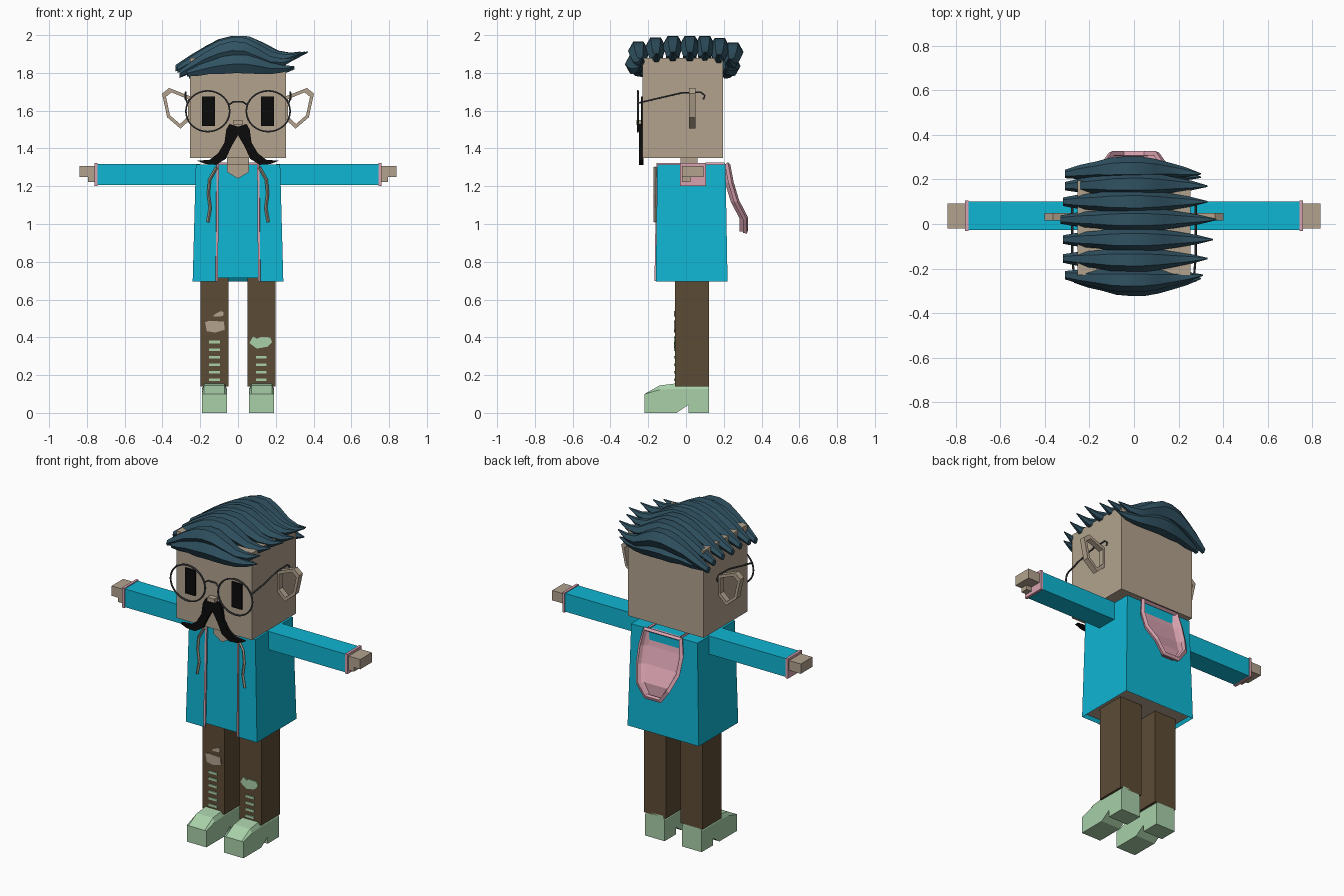
import bpy, bmesh
from math import sin, cos, pi, radians

cube = bpy.data.objects.get("Cube")
if cube:
    bpy.data.objects.remove(cube, do_unlink=True)


def material(name, hexcode):
    srgb = [int(hexcode[i:i + 2], 16) / 255 for i in (0, 2, 4)]
    col = [c / 12.92 if c < 0.04 else ((c + 0.055) / 1.055) ** 2.4 for c in srgb] + [1]
    m = bpy.data.materials.new(name)
    m.use_nodes = True
    m.diffuse_color = col
    m.node_tree.nodes["Principled BSDF"].inputs["Base Color"].default_value = col
    return m


SKIN = material("tan skin", "B2A28D")
TEAL = material("bright teal", "0FB6D4")
BROWN = material("dark brown", "5C4B35")
GREEN = material("pale green", "A8D0A9")
PINK = material("dusty pink", "D8A2B0")
HAIR = material("slate blue", "305262")
BLACK = material("black", "0B0B0B")
WIRE = material("grey wire", "4A4D50")


def loft(name, rings, mat, closed=False, end_mat=None):
    """Skin equal-sized rings of points; cap the ends unless the rings form a loop."""
    bm = bmesh.new()
    vs = [[bm.verts.new(p) for p in r] for r in rings]
    n = len(rings[0])
    for a, b in zip(vs, vs[1:] + (vs[:1] if closed else [])):
        for i in range(n):
            j = (i + 1) % n
            bm.faces.new((a[i], a[j], b[j], b[i]))
    if not closed:
        bm.faces.new(vs[0])
        last = bm.faces.new(vs[-1])
        last.material_index = 1 if end_mat else 0
    bmesh.ops.recalc_face_normals(bm, faces=bm.faces)
    me = bpy.data.meshes.new(name)
    bm.to_mesh(me)
    bm.free()
    me.materials.append(mat)
    if end_mat:
        me.materials.append(end_mat)
    ob = bpy.data.objects.new(name, me)
    bpy.context.collection.objects.link(ob)
    return ob


def plate(name, pts, y0, y1, mat):
    return loft(name, [[(x, y, z) for x, z in pts] for y in (y0, y1)], mat)


def box(name, x0, x1, y0, y1, z0, z1, mat):
    return plate(name, [(x0, z0), (x1, z0), (x1, z1), (x0, z1)], y0, y1, mat)


def tube(name, pts, r, mat, cyclic=False, sides=0):
    cu = bpy.data.curves.new(name, "CURVE")
    cu.dimensions = "3D"
    cu.bevel_depth, cu.bevel_resolution = r, sides
    cu.use_fill_caps = True
    sp = cu.splines.new("POLY")
    sp.points.add(len(pts) - 1)
    for p, co in zip(sp.points, pts):
        p.co = (*co, 1)
    sp.use_cyclic_u = cyclic
    cu.materials.append(mat)
    ob = bpy.data.objects.new(name, cu)
    bpy.context.collection.objects.link(ob)
    bpy.ops.object.select_all(action="DESELECT")
    ob.select_set(True)
    bpy.context.view_layer.objects.active = ob
    bpy.ops.object.convert(target="MESH")
    for p in ob.data.polygons:
        p.use_smooth = False
    return ob


def mirrored(pts):
    return pts + [(-x, z) for x, z in reversed(pts) if x > 0]


# Head, neck and nose
box("head", -0.255, 0.255, -0.23, 0.195, 1.35, 1.88, SKIN)
box("neck", -0.058, 0.058, -0.03, 0.06, 1.29, 1.36, SKIN)
plate("neckline", mirrored([(0, 1.24), (0.058, 1.275), (0.058, 1.318)]), -0.153, -0.14, SKIN)
box("nose", -0.024, 0.024, -0.262, -0.22, 1.525, 1.55, SKIN)

# Jacket: open front panel and hollow hem
plan = [(0.24, -0.16), (0.24, 0.22), (-0.24, 0.22), (-0.24, -0.16),
        (-0.11, -0.16), (-0.11, -0.15), (0.11, -0.15), (0.11, -0.16)]
top = [(x * 0.93, y * 0.95, 1.315) for x, y in plan]
hem = [(x, y, 0.715 if y == -0.15 else 0.695) for x, y in plan]
inner = [(x * 0.96, y * 0.93, 0.716) for x, y in plan]
loft("jacket", [top, hem, inner], TEAL, end_mat=SKIN)

# Moustache
plate("moustache", mirrored([(0, 1.515), (0.045, 1.53), (0.062, 1.50), (0.072, 1.43),
      (0.105, 1.375), (0.15, 1.34), (0.215, 1.335), (0.17, 1.317), (0.115, 1.313),
      (0.065, 1.345), (0.035, 1.41), (0, 1.47)]), -0.25, -0.225, BLACK)

# Paired parts
for s, side in ((1, "left"), (-1, "right")):
    def sbox(name, x0, x1, *rest):
        return box(f"{side}_{name}", *sorted((s * x0, s * x1)), *rest)

    sbox("eye", 0.123, 0.19, -0.238, -0.229, 1.52, 1.675, BLACK)
    sbox("sleeve", 0.2, 0.748, -0.027, 0.1, 1.207, 1.318, TEAL)
    sbox("cuff", 0.744, 0.76, -0.032, 0.105, 1.202, 1.323, PINK)
    sbox("hand", 0.755, 0.838, -0.02, 0.092, 1.248, 1.308, SKIN)
    sbox("thumb", 0.755, 0.795, -0.02, 0.025, 1.222, 1.25, SKIN)
    sbox("leg", 0.05, 0.198, -0.058, 0.122, 0.14, 0.725, BROWN)

    # Shoe with raised arch and softened upper edges
    prof = [(-0.22, 0), (-0.22, 0.10), (-0.14, 0.145), (-0.06, 0.155), (0.122, 0.152),
            (0.122, 0), (0.012, 0), (0.012, 0.042), (-0.05, 0)]
    loft(f"{side}_shoe", [[(s * 0.125 + dx, y, min(z, 0.1 + (z - 0.1) * k)) for y, z in prof]
         for dx, k in ((-0.066, 0.5), (-0.054, 1), (0.054, 1), (0.066, 0.5))], GREEN)

    # Ear ring
    ear = [(0.25, 1.675), (0.365, 1.72), (0.402, 1.69), (0.375, 1.565), (0.305, 1.505), (0.25, 1.555)]
    hole = [(0.315 + (x - 0.315) * 0.76, 1.615 + (z - 1.615) * 0.78) for x, z in ear]
    loft(f"{side}_ear", [[(s * x, y, z) for x, z in loop] for loop, y in
         ((ear, 0.015), (ear, 0.05), (hole, 0.05), (hole, 0.015))], SKIN, closed=True)

    # Spectacle rim and temple
    rim = [(s * 0.16 + 0.116 * cos(a * pi / 16), -0.255, 1.597 + 0.108 * sin(a * pi / 16))
           for a in range(32)]
    tube(f"{side}_spectacle_rim", rim, 0.005, WIRE, True, 1)
    tube(f"{side}_temple", [(s * 0.268, -0.255, 1.64), (s * 0.277, -0.15, 1.665),
         (s * 0.277, -0.02, 1.695), (s * 0.277, 0.08, 1.697), (s * 0.277, 0.1, 1.68),
         (s * 0.277, 0.092, 1.66)], 0.005, WIRE, sides=1)

    # Jacket edging and drawstring
    tube(f"{side}_edging", [(s * 0.113, -0.16, 0.697), (s * 0.108, -0.152, 1.318),
         (s * 0.108, 0.205, 1.318)], 0.008, PINK)
    cord = [(0.113, 1.30), (0.15, 1.235), (0.157, 1.16), (0.147, 1.085), (0.16, 1.01)]
    tube(f"{side}_drawstring", [(s * x, -0.164, z) for x, z in cord], 0.008, SKIN)

tube("spectacle_bridge", [(-0.047, -0.255, 1.632), (-0.025, -0.255, 1.647),
     (0.025, -0.255, 1.647), (0.047, -0.255, 1.632)], 0.005, WIRE, sides=1)

# Torn knees and shin stripes
FRONT = (-0.064, -0.057)
plate("right_knee_tear", [(-0.175, 0.48), (-0.15, 0.488), (-0.075, 0.483), (-0.07, 0.44),
      (-0.12, 0.425), (-0.165, 0.432)], *FRONT, SKIN)
plate("right_small_tear", [(-0.135, 0.51), (-0.12, 0.525), (-0.09, 0.54), (-0.075, 0.53),
      (-0.08, 0.512)], *FRONT, SKIN)
plate("left_knee_tear", [(0.06, 0.37), (0.08, 0.405), (0.10, 0.393), (0.12, 0.402),
      (0.17, 0.40), (0.18, 0.375), (0.155, 0.35), (0.10, 0.34)], *FRONT, GREEN)
for x, count in ((-0.125, 6), (0.123, 4)):
    for i in range(count):
        z = 0.175 + i * 0.04
        box("shin_stripe", x - 0.029, x + 0.029, *FRONT, z - 0.007, z + 0.007, GREEN)

# Hood hanging open down the back: recessed panel with a raised rim
rows = [(1.315, 0.12, 0.22), (1.22, 0.137, 0.238), (1.12, 0.133, 0.268),
        (1.03, 0.1, 0.315), (0.96, 0.05, 0.315)]
loft("hood_panel", [[(-w, y, z), (-w * 0.75, y - 0.022, z), (w * 0.75, y - 0.022, z), (w, y, z),
     (w * 0.75, y - 0.032, z), (-w * 0.75, y - 0.032, z)] for z, w, y in rows], PINK)
tube("hood_rim", [(-w, y, z) for z, w, y in rows] + [(w, y, z) for z, w, y in reversed(rows)],
     0.015, PINK, True)

# Hair: swept locks side by side, each tapering to a flicked tip
HEIGHT = [1.825, 1.865, 1.905, 1.932, 1.948, 1.945, 1.918, 1.888, 1.885, 1.91]
GIRTH = [0.35, 0.6, 0.72, 0.95, 1, 1, 0.85, 0.62, 0.4, 0.06]


def lock(y, x0, x1, drop, flat=1.0):
    rings = []
    for i, (z, g) in enumerate(zip(HEIGHT, GIRTH)):
        t = i / 9
        yy = y + (0.025 if y > 0 else -0.025) * sin(pi * t) * min(1, drop * 30)
        z = 1.88 + (z - 1.88) * flat - drop
        rings.append([(x0 + (x1 - x0) * t, yy + 0.054 * g * cos(a * pi / 3),
                       z + 0.056 * g * sin(a * pi / 3)) for a in range(6)])
    ob = loft("hair_lock", rings, HAIR)
    bpy.ops.object.select_all(action="DESELECT")
    ob.select_set(True)
    bpy.context.view_layer.objects.active = ob
    bpy.ops.object.shade_smooth_by_angle(angle=radians(30))


for args in ((0.225, -0.31, 0.30, 0.035), (0.17, -0.31, 0.33, 0.012), (0.1, -0.32, 0.33, 0),
             (0.02, -0.33, 0.37, 0), (-0.07, -0.32, 0.355, 0), (-0.155, -0.32, 0.33, 0.008),
             (-0.23, -0.31, 0.31, 0.03), (-0.245, -0.27, 0.30, 0.06, 0.4),
             (0.21, -0.26, 0.30, 0.07, 0.4)):
    lock(*args)
